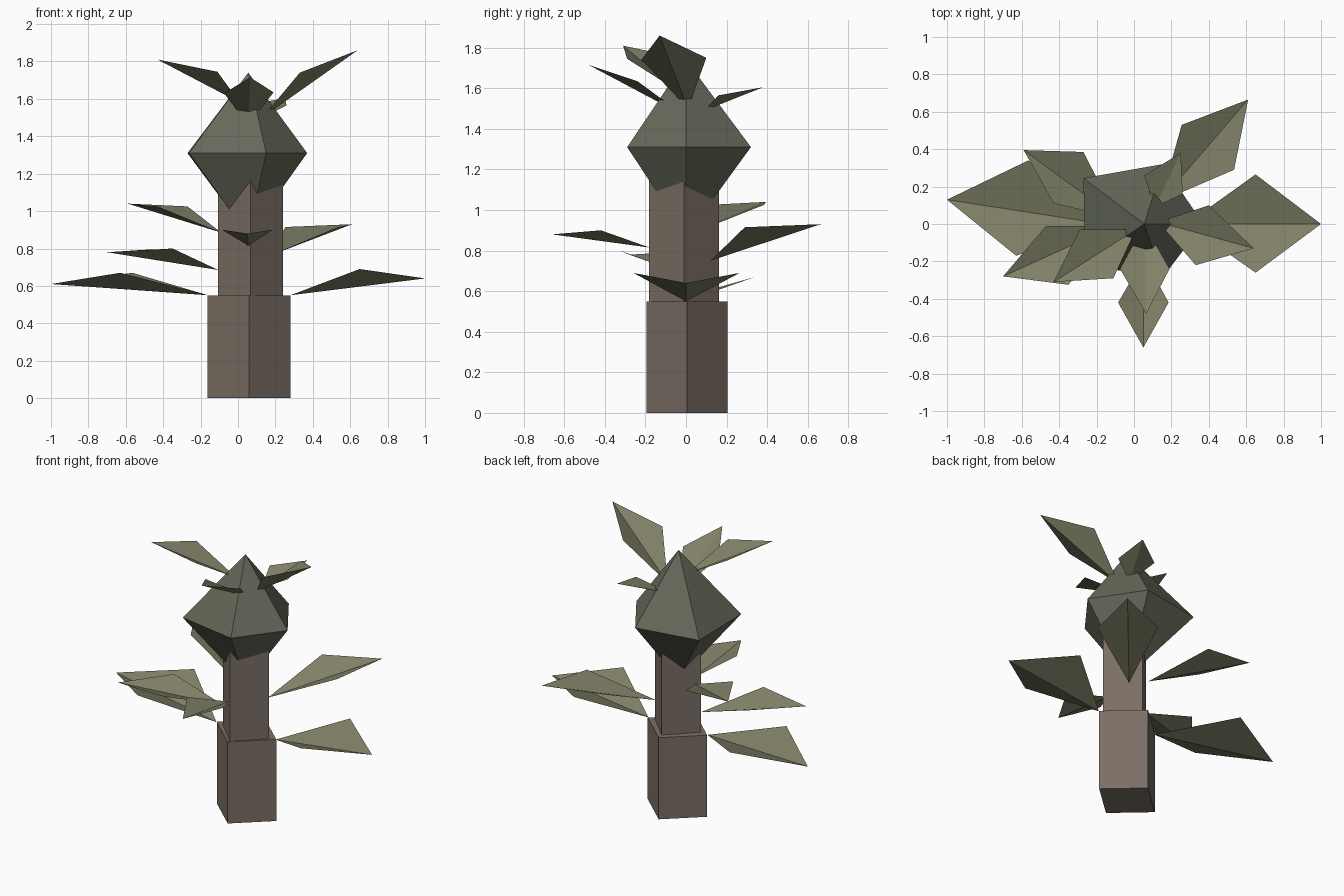
import bpy
from math import radians
from mathutils import Vector


def material(name, rgb):
    m = bpy.data.materials.new(name)
    m.diffuse_color = (*rgb, 1)
    return m


BARK = material("bark", (0.20, 0.16, 0.13))
BUD = material("bud_green", (0.13, 0.14, 0.10))
LEAF = material("leaf_green", (0.22, 0.22, 0.14))


def mesh_object(name, verts, faces, mat):
    me = bpy.data.meshes.new(name)
    me.from_pydata([tuple(v) for v in verts], [], faces)
    me.materials.append(mat)
    ob = bpy.data.objects.new(name, me)
    bpy.context.collection.objects.link(ob)
    return ob


def trunk(name, x, y, rx, ry, z0, z1):
    # Square post standing corner-forward
    ring = [(x + rx, y), (x, y + ry), (x - rx, y), (x, y - ry)]
    verts = [(*p, z0) for p in ring] + [(*p, z1) for p in ring]
    sides = [(i, (i + 1) % 4, (i + 1) % 4 + 4, i + 4) for i in range(4)]
    mesh_object(name, verts, sides + [(3, 2, 1, 0), (4, 5, 6, 7)], BARK)


def leaf(name, base, tip, wing_a, wing_b):
    # Kite folded along the line from base to tip
    ob = mesh_object(name, [base, wing_a, tip, wing_b], [(0, 1, 2), (0, 2, 3)], LEAF)
    me = ob.data
    if me.polygons[0].normal.z + me.polygons[1].normal.z < 0:
        me.flip_normals()


# Trunk in two steps
trunk("lower_trunk", 0.06, 0.005, 0.222, 0.2, 0.0, 0.55)
trunk("upper_trunk", 0.067, -0.01, 0.173, 0.173, 0.55, 1.16)

# Five-sided bud, pointed above and below
ring = [(0.37, 0), (0.155, 0.32), (-0.27, 0.245), (-0.262, -0.215), (0.15, -0.29)]
verts = [(*p, 1.31) for p in ring] + [(0.055, 0, 1.74), (0.055, 0, 0.87)]
faces = []
for i in range(5):
    j = (i + 1) % 5
    faces += [(i, j, 5), (j, i, 6)]
mesh_object("crown_bud", verts, faces, BUD)

# Leaves on the trunk: base, tip, two wings
leaf("right_leaf", (0.28, 0, 0.55), (1.0, 0, 0.64), (0.65, -0.26, 0.69), (0.65, 0.265, 0.69))
leaf("left_leaf", (-0.16, 0, 0.55), (-1.0, 0.13, 0.61), (-0.565, 0.34, 0.67), (-0.63, -0.17, 0.67))
leaf("left_front_leaf", (-0.105, -0.01, 0.685), (-0.70, -0.28, 0.78), (-0.47, -0.01, 0.795), (-0.35, -0.325, 0.80))
leaf("left_back_leaf", (-0.09, 0.03, 0.885), (-0.59, 0.395, 1.04), (-0.27, 0.385, 1.025), (-0.43, 0.11, 1.025))
leaf("right_back_leaf", (0.14, 0.12, 0.75), (0.61, 0.665, 0.93), (0.535, 0.29, 0.915), (0.255, 0.53, 0.915))
leaf("front_leaf", (0.055, -0.18, 0.815), (0.05, -0.66, 0.88), (-0.085, -0.42, 0.90), (0.185, -0.42, 0.90))

# Leaves on the bud
leaf("crown_right_leaf", (0.13, 0.01, 1.50), (0.64, -0.13, 1.86), (0.33, -0.22, 1.74), (0.40, 0.10, 1.75))
leaf("crown_left_leaf", (0.01, -0.03, 1.58), (-0.43, -0.31, 1.81), (-0.29, -0.03, 1.75), (-0.11, -0.29, 1.745))
leaf("crown_front_leaf", (0.055, 0, 1.46), (0.065, -0.48, 1.715), (-0.075, -0.24, 1.63), (0.19, -0.24, 1.635))
leaf("crown_back_leaf", (0.11, 0.09, 1.49), (0.25, 0.38, 1.605), (0.26, 0.16, 1.565), (0.055, 0.26, 1.565))
